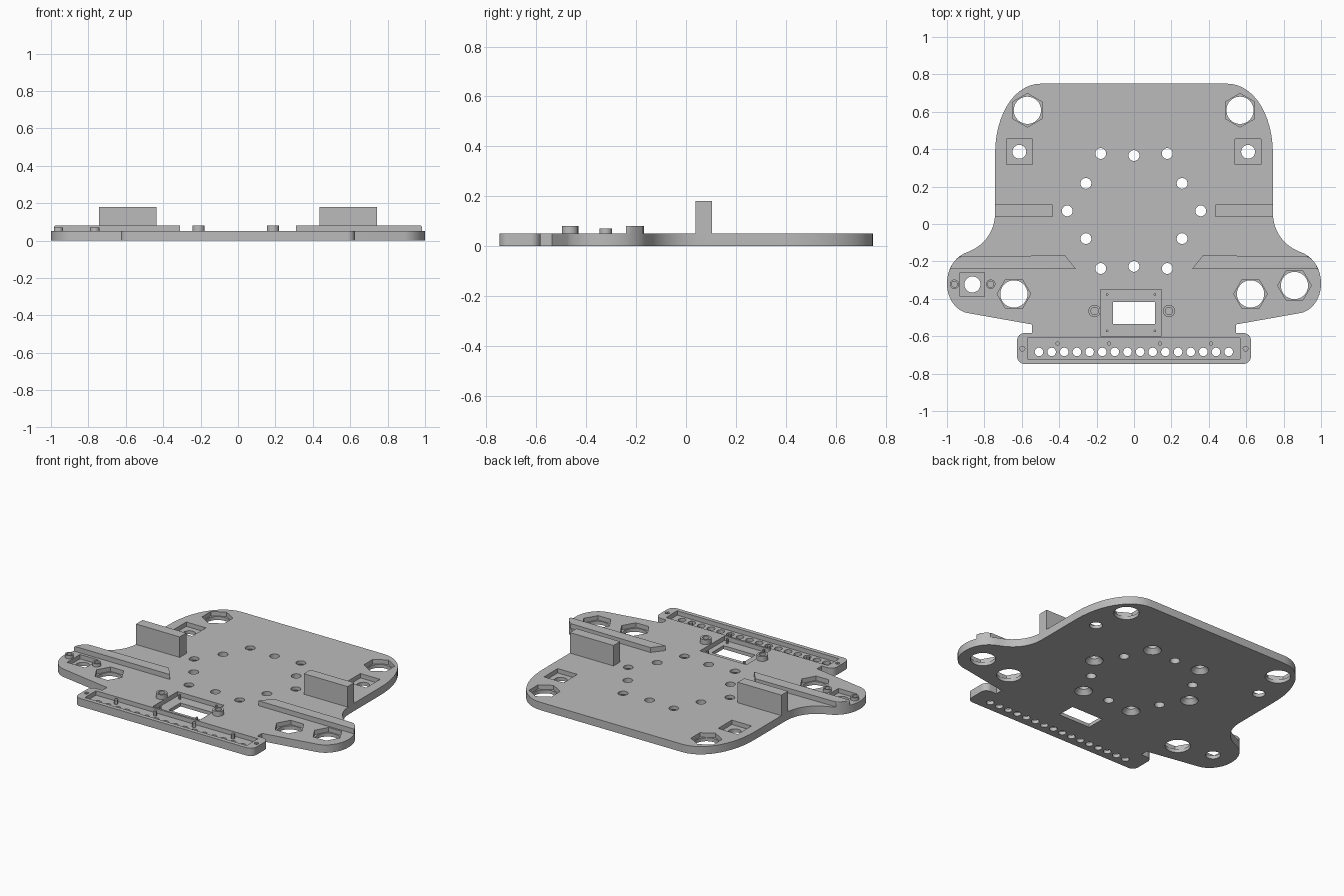
import bpy, bmesh, math
from mathutils import Vector
from mathutils.geometry import interpolate_bezier

if "Cube" in bpy.data.objects:
    bpy.data.objects.remove(bpy.data.objects["Cube"], do_unlink=True)

TOP = 0.05
grey = bpy.data.materials.new("plain grey")
grey.use_nodes = True
grey.diffuse_color = (0.5, 0.5, 0.5, 1)
grey.node_tree.nodes["Principled BSDF"].inputs["Base Color"].default_value = (0.5, 0.5, 0.5, 1)


def add_prism(bm, pts, z0, z1, taper=None):
    """Extruded outline; taper replaces the upper outline."""
    low = [bm.verts.new((x, y, z0)) for x, y in pts]
    high = [bm.verts.new((x, y, z1)) for x, y in (taper or pts)]
    bm.faces.new(low[::-1])
    bm.faces.new(high)
    for i in range(len(low)):
        j = (i + 1) % len(low)
        bm.faces.new((low[i], low[j], high[j], high[i]))


def ngon(x, y, r, sides=32, turn=0.0):
    return [(x + r * math.cos(turn + math.tau * i / sides),
             y + r * math.sin(turn + math.tau * i / sides)) for i in range(sides)]


def rect(x0, x1, y0, y1):
    return [(x0, y0), (x1, y0), (x1, y1), (x0, y1)]


def square(x, y, h):
    return rect(x - h, x + h, y - h, y + h)


def finish(name, bm):
    bmesh.ops.recalc_face_normals(bm, faces=bm.faces)
    me = bpy.data.meshes.new(name)
    bm.to_mesh(me)
    bm.free()
    ob = bpy.data.objects.new(name, me)
    bpy.context.collection.objects.link(ob)
    me.materials.append(grey)
    return ob


def solid(name, pts, z0, z1):
    bm = bmesh.new()
    add_prism(bm, pts, z0, z1)
    return finish(name, bm)


def smooth(ob):
    bpy.ops.object.select_all(action='DESELECT')
    ob.select_set(True)
    bpy.context.view_layer.objects.active = ob
    bpy.ops.object.shade_smooth_by_angle(angle=math.radians(30))


def cut(ob, bm):
    """Subtract a set of separate solids, then drop them."""
    tool = finish("cutter", bm)
    tool.hide_render = True
    mod = ob.modifiers.new("cut", 'BOOLEAN')
    mod.operation = 'DIFFERENCE'
    mod.solver = 'EXACT'
    mod.object = tool
    bpy.context.view_layer.objects.active = ob
    bpy.ops.object.modifier_apply(modifier=mod.name)
    bpy.data.objects.remove(tool, do_unlink=True)


def tube(name, x, y, r_out, r_in, z0, z1, sides=20):
    """Hollow standoff."""
    bm = bmesh.new()
    loops = [[bm.verts.new((px, py, z)) for px, py in ngon(x, y, r, sides)]
             for r, z in ((r_out, z0), (r_out, z1), (r_in, z1), (r_in, z0))]
    for k in range(4):
        a, b = loops[k], loops[(k + 1) % 4]
        for i in range(sides):
            j = (i + 1) % sides
            bm.faces.new((a[i], a[j], b[j], b[i]))
    smooth(finish(name, bm))


# Half outline from the back edge round to the front edge
def bezier(*pts):
    return [(p.x, p.y) for p in interpolate_bezier(*[Vector(p) for p in pts], 14)]


half = bezier((.5, .75), (.63, .75), (.743, .6), (.743, .37))
half += bezier((.743, .05), (.747, -.05), (.81, -.12), (.89, -.15))
half += bezier((.89, -.15), (.96, -.175), (1, -.24), (1, -.32))[1:]
half += bezier((1, -.32), (1, -.4), (.95, -.465), (.89, -.476))[1:]
half += [(.545, -.537), (.545, -.583)]
half += bezier((.585, -.583), (.607, -.583), (.625, -.6), (.625, -.623))
half += bezier((.625, -.708), (.625, -.73), (.607, -.748), (.585, -.748))
outline = half + [(-x, y) for x, y in reversed(half)]
base = solid("base_plate", outline, 0, TOP)

# Recesses in the top face
ABOVE, FLOOR = TOP + 0.05, 0.022
hexes = [(-.57, .608, math.pi / 6), (.567, .608, math.pi / 6),
         (-.642, -.374, 0), (.623, -.374, 0), (.858, -.329, 0)]
squares = [(-.613, .386, .069, .037), (.61, .386, .069, .037), (-.864, -.323, .065, .043)]
bm = bmesh.new()
for x, y, turn in hexes:
    add_prism(bm, ngon(x, y, .09, 6, turn), FLOOR, ABOVE)
for x, y, h, _ in squares:
    add_prism(bm, square(x, y, h), FLOOR, ABOVE)
add_prism(bm, rect(-.18, .147, -.598, -.35), FLOOR, ABOVE)
add_prism(bm, rect(-.57, .567, -.722, -.61), FLOOR, ABOVE)
for s in (-1, 1):
    add_prism(bm, ngon(s * .597, -.666, .014, 6), FLOOR, ABOVE)
cut(base, bm)

# Through holes
bm = bmesh.new()
for x, y, _ in hexes:
    add_prism(bm, ngon(x, y, .073), -.05, ABOVE)
for x, y, _, r in squares:
    add_prism(bm, ngon(x, y, r), -.05, ABOVE)
add_prism(bm, rect(-.112, .112, -.535, -.418), -.05, ABOVE)
for i in range(16):
    add_prism(bm, ngon(-.508 + i * .0676, -.684, .023, 20), -.05, ABOVE)
sunk = [(s * .178, y) for s in (-1, 1) for y in (.377, -.238)] + [(-.357, .07), (.357, .07)]
plain = [(s * .257, y) for s in (-1, 1) for y in (.217, -.078)] + [(0, .366), (0, -.227)]
for x, y in sunk + plain:
    add_prism(bm, ngon(x, y, .029, 24), -.05, ABOVE)
cut(base, bm)

# Countersinks on the underside
bm = bmesh.new()
for x, y in sunk:
    add_prism(bm, ngon(x, y, .06, 24), -.01, .03, ngon(x, y, .028, 24))
cut(base, bm)
smooth(base)

# Upright blocks and raised rails on both sides
for s, side in ((1, "left"), (-1, "right")):
    solid(side + "_upright_block", rect(*sorted((s * .436, s * .743)), .038, .104), TOP - .005, .18)
    edge = [p for p in half if -.24 <= p[1] <= -.166 and p[0] > .5]
    shape = [(.368, -.168)] + edge + [(edge[-1][0], -.24), (.311, -.24)]
    bm = bmesh.new()
    add_prism(bm, [(s * x, y) for x, y in shape], TOP - .005, .081)
    rim = [e for e in bm.edges if all(v.co.z > TOP and abs(v.co.x) > .5 for v in e.verts)]
    bmesh.ops.bevel(bm, geom=rim, offset=.008, segments=3, profile=.5, affect='EDGES')
    smooth(finish(side + "_rail", bm))

# Standoffs
for i, x in enumerate((-.211, .187)):
    tube(f"center_standoff_{i + 1}", x, -.465, .033, .02, TOP - .002, .08)
for i, x in enumerate((-.96, -.766)):
    tube(f"arm_standoff_{i + 1}", x, -.322, .025, .016, TOP - .002, .07)

# Locating pins in the recesses
for i, x in enumerate((-.409, -.134, .139, .412)):
    smooth(solid(f"strip_pin_{i + 1}", ngon(x, -.639, .011, 12), FLOOR - .003, TOP))
for i, (x, y) in enumerate((x, y) for x in (-.144, .112) for y in (-.377, -.572)):
    smooth(solid(f"window_pin_{i + 1}", ngon(x, y, .007, 10), FLOOR - .003, TOP))
